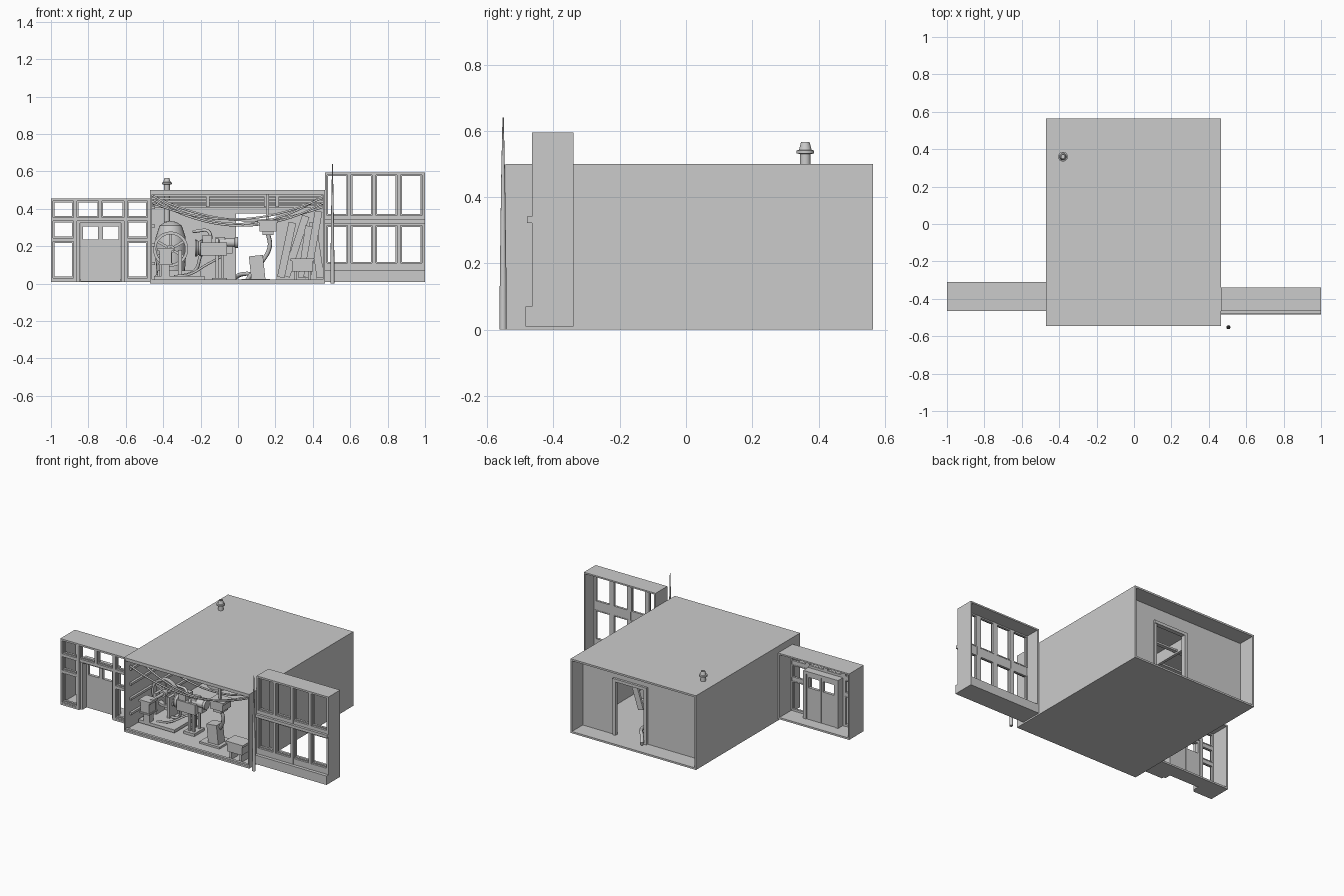
import bpy, bmesh, math
from mathutils import Matrix, Vector

grey = bpy.data.materials.new("plain_grey")
grey.diffuse_color = (0.6, 0.6, 0.6, 1)


def finish(name, bm, smooth=False):
    me = bpy.data.meshes.new(name)
    bm.to_mesh(me)
    bm.free()
    me.materials.append(grey)
    ob = bpy.data.objects.new(name, me)
    bpy.context.collection.objects.link(ob)
    if smooth:
        bpy.ops.object.select_all(action='DESELECT')
        ob.select_set(True)
        bpy.context.view_layer.objects.active = ob
        bpy.ops.object.shade_smooth_by_angle(angle=math.radians(35))
    return ob


def boxes(name, items, rot=None):
    """Each item is x0, x1, y0, y1, z0, z1; rot = (degrees, axis) about own centre."""
    bm = bmesh.new()
    for x0, x1, y0, y1, z0, z1 in items:
        m = Matrix.Translation(((x0 + x1) / 2, (y0 + y1) / 2, (z0 + z1) / 2))
        if rot:
            m = m @ Matrix.Rotation(math.radians(rot[0]), 4, rot[1])
        bmesh.ops.create_cube(bm, size=1, matrix=m @ Matrix.Diagonal((x1 - x0, y1 - y0, z1 - z0, 1)))
    return finish(name, bm)


def lathe(name, profile, loc, axis='Z', n=20):
    """Spin (radius, height) points around an axis through loc."""
    bm = bmesh.new()
    vs = [bm.verts.new((r, 0, h)) for r, h in profile]
    es = [bm.edges.new(p) for p in zip(vs, vs[1:])]
    bmesh.ops.spin(bm, geom=vs + es, cent=(0, 0, 0), axis=(0, 0, 1), angle=2 * math.pi, steps=n)
    bmesh.ops.remove_doubles(bm, verts=bm.verts, dist=1e-5)
    bmesh.ops.recalc_face_normals(bm, faces=bm.faces)
    rot = {'Z': Matrix(), 'Y': Matrix.Rotation(math.pi / 2, 4, 'X'),
           'X': Matrix.Rotation(math.pi / 2, 4, 'Y')}[axis]
    bmesh.ops.transform(bm, matrix=Matrix.Translation(loc) @ rot, verts=bm.verts)
    return finish(name, bm, True)


def tube(name, pts, r):
    cu = bpy.data.curves.new(name, 'CURVE')
    cu.dimensions = '3D'
    cu.bevel_depth, cu.bevel_resolution, cu.use_fill_caps = r, 1, True
    cu.resolution_u = 6
    sp = cu.splines.new('BEZIER')
    sp.bezier_points.add(len(pts) - 1)
    for b, p in zip(sp.bezier_points, pts):
        b.co = p
        b.handle_left_type = b.handle_right_type = 'AUTO'
    cu.materials.append(grey)
    ob = bpy.data.objects.new(name, cu)
    bpy.context.collection.objects.link(ob)
    return ob


# main room shell: open front, recessed back wall with a doorway
X0, X1, Y0, Y1 = -0.47, 0.465, -0.545, 0.565
boxes("room_shell", [(X0, X1, Y0, Y1, 0, .012), (X0, X1, Y0, Y1, .488, .5),
                     (X0, X0 + .01, Y0, Y1, .012, .488), (X1 - .01, X1, Y0, Y1, .012, .488)])
boxes("back_wall", [(X0 + .01, -.02, .44, .45, .012, .488), (.215, X1 - .01, .44, .45, .012, .488),
                    (-.02, .215, .44, .45, .385, .488)])
boxes("door_frame", [(-.03, -.01, .435, .465, .012, .395), (.205, .225, .435, .46, .012, .395),
                     (-.03, .225, .435, .465, .375, .395)])
boxes("front_trim", [(X0 + .01, X1 - .01, Y0 + .002, Y0 + .02, .012, .022),
                     (X0 + .01, X1 - .01, Y0 + .002, Y0 + .02, .478, .488)])
# ceiling boards stepping down toward the back, with hangers
boxes("ceiling_beams", [(X0 + .01, X1 - .01, y, y + .025, z, z + .012)
                        for y, z in ((-.4, .465), (-.2, .45), (0, .435), (.2, .42), (.4, .405))])
boxes("ceiling_joists", [(x, x + .018, -.4, .44, .41, .488) for x in (-.17, .14, .2)])
boxes("left_wall_rails", [(X0 + .01, X0 + .025, -.5, .42, z, z + .015) for z in (.1, .2, .3, .4)])

# chimney and boiler at the back left
lathe("chimney", [(.016, .3), (.016, .53), (.026, .532), (.026, .541), (.019, .543), (.013, .566), (.009, .566), (.009, .53)],
      (-.38, .36, 0))
lathe("boiler", [(0, .012), (.085, .012), (.085, .04), (.075, .05), (.082, .15), (.08, .25), (.06, .31), (.03, .33), (0, .335)],
      (-.36, .33, 0))

# flywheel with spokes and stand
c = Vector((-.36, -.26, .185))
lathe("flywheel_rim", [(.078, -.016), (.094, -.016), (.094, .016), (.078, .016), (.078, -.016)], c, 'Y', 28)
lathe("flywheel_hub", [(0, -.03), (.022, -.03), (.022, .03), (0, .03)], c, 'Y')
for i in range(3):
    boxes("flywheel_spoke", [(c.x - .08, c.x + .08, c.y - .006, c.y + .006, c.z - .007, c.z + .007)], (60 * i + 30, 'Y'))
boxes("machine_bed", [(-.45, -.18, -.42, -.17, .02, .04), (-.42, -.4, -.3, -.2, .04, .18),
                      (-.32, -.3, -.3, -.2, .04, .18), (-.43, -.2, -.21, -.18, .04, .07)])
boxes("gear_case", [(-.42, -.355, -.44, -.37, .11, .175), (-.43, -.345, -.445, -.365, .175, .19),
                    (-.425, -.35, -.445, -.36, .1, .11), (-.41, -.365, -.42, -.38, .03, .1)])
lathe("drive_shaft", [(0, -.11), (.01, -.11), (.01, .11), (0, .11)], (-.36, -.3, .185), 'Y', 12)

# engine on a stand
boxes("engine_block", [(-.2, -.06, -.37, -.27, .15, .22), (-.19, -.14, -.36, -.28, .22, .26),
                       (-.12, -.07, -.35, -.29, .22, .25), (-.07, -.03, -.34, -.29, .16, .2)])
lathe("engine_cylinder", [(0, -.06), (.03, -.06), (.03, -.045), (.024, -.04), (.024, .04), (.03, .045), (.03, .06), (0, .06)],
      (-.06, -.33, .22), 'X', 16)
lathe("engine_pulley", [(0, -.02), (.045, -.02), (.045, -.012), (.036, 0), (.045, .012), (.045, .02), (0, .02)],
      (-.21, -.32, .19), 'X')
boxes("engine_stand", [(x, x + .015, y, y + .015, .012, .15) for x in (-.12, -.09) for y in (-.36, -.3)]
      + [(-.14, -.06, -.38, -.27, .012, .03)])
tube("drive_hose", [(-.3, -.28, .04), (-.23, -.3, .07), (-.2, -.32, .15), (-.15, -.33, .27), (-.24, -.3, .28)], .009)
tube("exhaust_hose", [(-.08, -.3, .15), (-.17, -.33, .1), (-.26, -.36, .05), (-.34, -.38, .04)], .007)

# hanging motor with hose, and canister
boxes("hanging_motor", [(.115, .205, -.46, -.37, .28, .335), (.105, .215, -.465, -.365, .325, .34),
                        (.13, .19, -.45, -.38, .26, .28), (.15, .165, -.42, -.41, .34, .488)])
tube("hanging_hose", [(.16, -.41, .27), (.17, -.4, .2), (.13, -.38, .12), (.07, -.36, .05), (.05, -.35, .02)], .012)
boxes("canister", [(.065, .14, -.42, -.35, .02, .15)], (-6, 'Y'))
boxes("canister_tray", [(.02, .17, -.44, -.3, .012, .025)])

# crate and leaning boards at the right
boxes("crate", [(.29, .4, -.53, -.44, .065, .13), (.28, .41, -.535, -.435, .12, .135),
                (.3, .315, -.52, -.45, .012, .065), (.375, .39, -.52, -.45, .012, .065)])
for i, (x, y, h, a) in enumerate(((.26, 0, .3, 12), (.31, .1, .34, 18), (.36, -.05, .28, 8), (.4, -.2, .36, 10), (.42, .2, .3, -8))):
    boxes("leaning_board", [(x - .02, x + .02, y, y + .015, .03, .03 + h)], (a, 'Y'))
tube("floor_pipe", [(-.02, .5, .03), (.02, .44, .05), (.08, .36, .05), (.1, .25, .03)], .012)

# sagging cables under the ceiling
for i, (zl, zr, sag, y) in enumerate(((.47, .47, .15, -.44), (.45, .43, .13, -.3), (.47, .41, .1, -.1), (.43, .46, .1, -.5))):
    tube("sagging_cable", [(-.455 + .91 * t, y, zl + (zr - zl) * t - sag * 4 * t * (1 - t))
                           for t in (k / 8 for k in range(9))], .006)

# chimney side pole
lathe("tapered_pole", [(0, 0), (.011, 0), (.01, .15), (.006, .45), (.002, .64), (0, .64)], (.505, -.552, 0), n=12)


def hollow(name, x0, x1, yf, yb, z0, z1):
    t = .01
    boxes(name, [(x0, x1, yf, yb, z1 - t, z1), (x0, x0 + t, yf, yb, z0, z1), (x1 - t, x1, yf, yb, z0, z1)])


def sash(name, wins, y):
    """Thin inner frames lining window openings given as x0, x1, z0, z1."""
    t, out = .007, []
    for a, b, c0, d in wins:
        out += [(a, a + t, y, y + .015, c0, d), (b - t, b, y, y + .015, c0, d),
                (a + t, b - t, y, y + .015, c0, c0 + t), (a + t, b - t, y, y + .015, d - t, d)]
    boxes(name, out)


# right wing: eight tall windows over a solid base
hollow("right_wing_shell", .465, 1, -.465, -.34, .01, .595)
RX = [.475, .605, .737, .87]
boxes("right_wing_front", [(x - .02 if x > .5 else .465, x, -.465, -.435, .01, .595) for x in RX]
      + [(.985, 1, -.465, -.435, .01, .595)]
      + [(.465, 1, -.463, -.437, a, b) for a, b in ((.01, .11), (.31, .365), (.582, .595))])
boxes("right_wing_base", [(.465, 1, -.485, -.34, .01, .07)])
boxes("right_wing_sill", [(.465, 1, -.48, -.46, .322, .342)])
sash("right_wing_sashes", [(x, x + .112, a, b) for x in RX for a, b in ((.11, .31), (.365, .582))], -.45)

# left wing: window columns either side of a recessed double door
hollow("left_wing_shell", -1, -.47, -.465, -.31, .01, .455)
boxes("left_wing_floor", [(-1, -.865, -.465, -.31, .01, .022), (-.605, -.47, -.465, -.31, .01, .022),
                          (-.865, -.605, -.4, -.31, .01, .022)])
boxes("left_wing_posts", [(a, b, -.465, -.435, .01, .455) for a, b in
                          ((-1, -.988), (-.88, -.86), (-.61, -.59), (-.484, -.47))])
boxes("left_wing_rails", [(a, b, -.463, -.437, c0, d) for a, b in ((-.99, -.88), (-.59, -.48))
                          for c0, d in ((.01, .03), (.225, .245), (.335, .355), (.442, .455))]
      + [(-.86, -.61, -.463, -.437, .335, .355), (-.86, -.61, -.463, -.437, .442, .455),
         (-.745, -.728, -.463, -.437, .355, .442)])
sash("left_wing_sashes", [(a, a + .108, c0, d) for a in (-.988, -.592) for c0, d in
                          ((.03, .225), (.245, .335), (.355, .442))]
     + [(-.86, -.745, .355, .442), (-.728, -.61, .355, .442)], -.45)
boxes("door_recess", [(-.865, -.845, -.45, -.385, .01, .335), (-.625, -.605, -.45, -.385, .01, .335),
                      (-.865, -.605, -.45, -.385, .325, .345)])
doors = []
for a in (-.842, -.734):
    b = a + .106
    doors += [(a, b, -.41, -.39, .012, .235), (a, b, -.41, -.39, .305, .325),
              (a, a + .012, -.41, -.39, .235, .305), (b - .012, b, -.41, -.39, .235, .305)]
boxes("double_door", doors)
